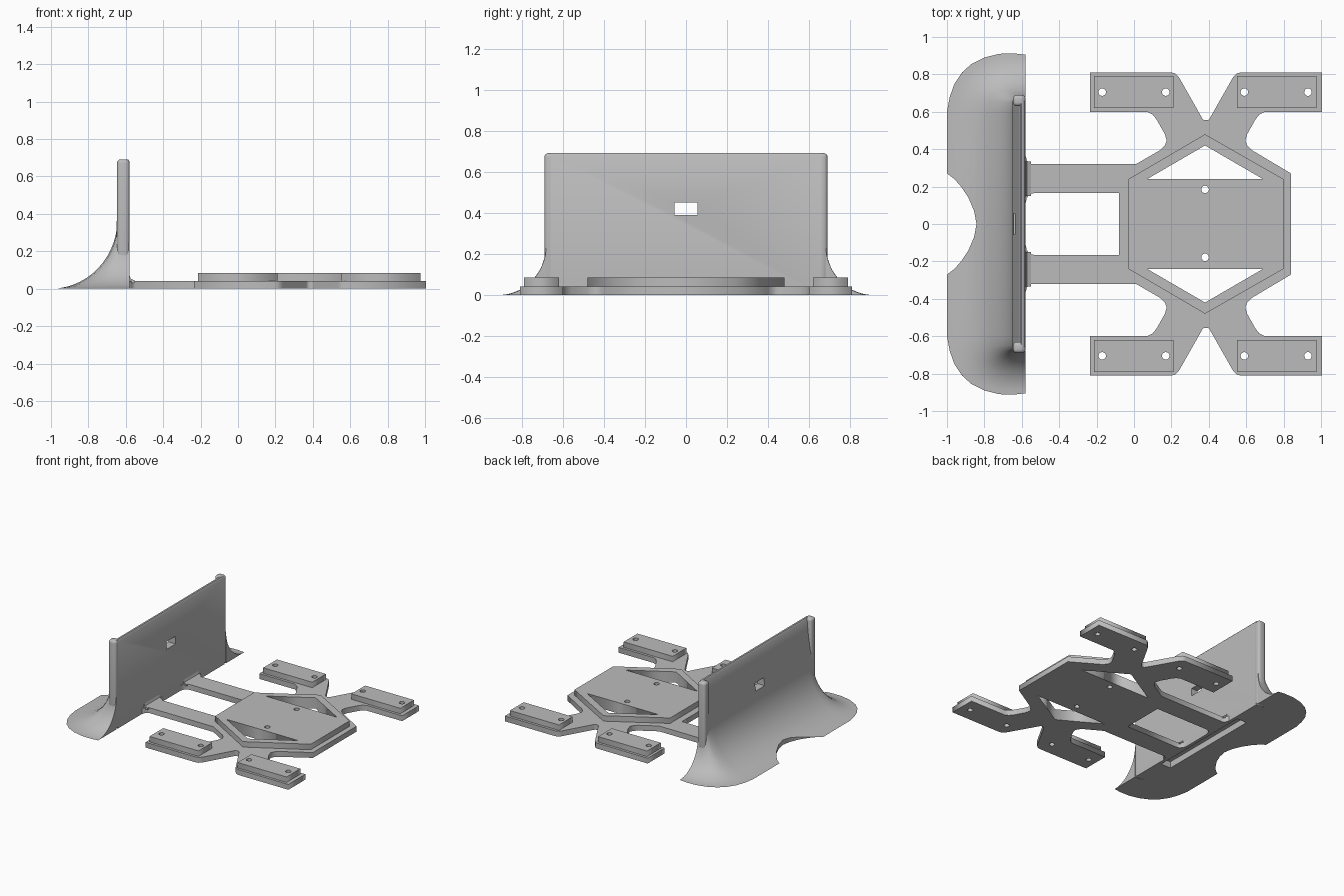
import bpy, bmesh, math
from mathutils import Vector

cube = bpy.data.objects.get("Cube")
if cube:
    bpy.data.objects.remove(cube, do_unlink=True)

grey = bpy.data.materials.new("plain grey")
grey.use_nodes = True
grey.diffuse_color = (0.5, 0.5, 0.5, 1)
grey.node_tree.nodes["Principled BSDF"].inputs["Base Color"].default_value = (0.5, 0.5, 0.5, 1)


def activate(ob):
    bpy.ops.object.select_all(action='DESELECT')
    ob.select_set(True)
    bpy.context.view_layer.objects.active = ob


def add_mesh(name, bm):
    bmesh.ops.recalc_face_normals(bm, faces=bm.faces[:])
    me = bpy.data.meshes.new(name)
    bm.to_mesh(me)
    bm.free()
    me.materials.append(grey)
    ob = bpy.data.objects.new(name, me)
    bpy.context.collection.objects.link(ob)
    return ob


def loft(name, rings):
    """Closed solid through matching rings of points."""
    bm = bmesh.new()
    rows = [[bm.verts.new(p) for p in ring] for ring in rings]
    n = len(rows[0])
    for a, b in zip(rows, rows[1:]):
        for i in range(n):
            j = (i + 1) % n
            bm.faces.new((a[i], a[j], b[j], b[i]))
    bm.faces.new(rows[0])
    bm.faces.new(rows[-1])
    return add_mesh(name, bm)


def box(name, x0, x1, y0, y1, z0, z1):
    ring = [(x0, y0), (x1, y0), (x1, y1), (x0, y1)]
    return loft(name, [[(x, y, z) for x, y in ring] for z in (z0, z1)])


def plate(name, loops, z0, z1):
    """Flat plate: the first loop is the outline, the others are holes."""
    cu = bpy.data.curves.new(name, 'CURVE')
    cu.dimensions = '2D'
    cu.fill_mode = 'BOTH'
    cu.extrude = (z1 - z0) / 2
    for pts in loops:
        sp = cu.splines.new('POLY')
        sp.points.add(len(pts) - 1)
        for p, (x, y) in zip(sp.points, pts):
            p.co = (x, y, 0, 1)
        sp.use_cyclic_u = True
    cu.materials.append(grey)
    ob = bpy.data.objects.new(name, cu)
    ob.location.z = (z0 + z1) / 2
    bpy.context.collection.objects.link(ob)
    activate(ob)
    bpy.ops.object.convert(target='MESH')
    return bpy.context.object


def cut(ob, cutter):
    mod = ob.modifiers.new("cut", 'BOOLEAN')
    mod.operation = 'DIFFERENCE'
    mod.solver = 'EXACT'
    mod.object = cutter
    activate(ob)
    bpy.ops.object.modifier_apply(modifier=mod.name)


def smooth(ob):
    activate(ob)
    bpy.ops.object.shade_smooth_by_angle(angle=math.radians(35))


def circle(cx, cy, r=0.02, n=20):
    return [(cx + r * math.cos(i * math.tau / n), cy + r * math.sin(i * math.tau / n)) for i in range(n)]


def flip(pts):
    """Mirror a run of points across the centre line, in reverse order."""
    return [(x, -y) for x, y in reversed(pts)]


# Chassis outline: rear bars, hexagon and four leg arms
MID = 0.385
leg = [(0.14, 0.395), (0.165, 0.42), (0.175, 0.445), (0.165, 0.48), (0.12, 0.56), (0.1, 0.585),
       (0.07, 0.6), (-0.235, 0.6), (-0.235, 0.81), (0.2, 0.81), (0.22, 0.805), (0.24, 0.785),
       (0.365, 0.565), (0.375, 0.555)]
bar = [(-0.6, 0.36), (-0.578, 0.36), (-0.57, 0.335), (-0.55, 0.32), (0.01, 0.32)]
half = bar + leg + [(2 * MID - x, y) for x, y in reversed(leg)] + [(0.84, 0.27)]
outline = half + flip(half)
window = [(-0.58, 0.11), (-0.573, 0.14), (-0.555, 0.16), (-0.535, 0.165), (-0.08, 0.165)]
triangle = [(0.07, 0.24), (0.69, 0.24), (0.38, 0.42)]
deck_holes = [triangle, flip(triangle), circle(0.38, 0.185), circle(0.38, -0.178)]
pad_x = (-0.17, 0.17, 0.59, 0.93)
pad_holes = [circle(x, s * 0.705) for x in pad_x for s in (-1, 1)]
plate("chassis", [outline, window + flip(window)] + deck_holes + pad_holes, 0, 0.042)

# Raised hexagon deck
hexagon = [(-0.03, 0.24), (0.38, 0.48), (0.8, 0.24)]
plate("deck", [hexagon + flip(hexagon)] + deck_holes, 0.042, 0.085)

# Raised pads at the leg ends
for side, sy in (("left", 1), ("right", -1)):
    for k, x0 in enumerate((-0.215, 0.55)):
        x1 = x0 + 0.425
        ya, yb = sy * 0.62, sy * 0.79
        holes = [circle(x, sy * 0.705) for x in pad_x[2 * k:2 * k + 2]]
        plate("pad_%s_%d" % (side, k + 1), [[(x0, ya), (x1, ya), (x1, yb), (x0, yb)]] + holes, 0.042, 0.085)

# Upright blade wall, thinner towards its top
wall_profile = [(-0.58, 0), (-0.58, 0.68), (-0.588, 0.692), (-0.602, 0.692), (-0.61, 0.68),
                (-0.617, 0.6), (-0.632, 0.48), (-0.65, 0.35), (-0.65, 0)]
wall = loft("blade_wall", [[(x, y, z) for x, z in wall_profile] for y in (-0.66, 0.66)])

# Rounded posts at the two ends of the wall
for sy in (-1, 1):
    ys = sorted((sy * 0.63, sy * 0.69))
    post = box("blade_post", -0.647, -0.58, ys[0], ys[1], 0, 0.692)
    bev = post.modifiers.new("round", 'BEVEL')
    bev.width = 0.02
    bev.segments = 4
    activate(post)
    bpy.ops.object.modifier_apply(modifier=bev.name)
    smooth(post)

# Scooped skirt: outer edge point, inner edge point and height at each station
stations = [((-0.58, 0.905), (-0.58, 0.68), 0.25), ((-0.64, 0.912), (-0.59, 0.68), 0.25),
            ((-0.72, 0.91), (-0.60, 0.68), 0.25), ((-0.80, 0.89), (-0.615, 0.68), 0.26),
            ((-0.87, 0.855), (-0.63, 0.675), 0.28), ((-0.92, 0.81), (-0.64, 0.67), 0.3),
            ((-0.96, 0.75), (-0.643, 0.66), 0.33), ((-0.985, 0.68), (-0.645, 0.645), 0.35),
            ((-1, 0.6), (-0.645, 0.6), 0.37)]
mirrored = [((o[0], -o[1]), (i[0], -i[1]), h) for o, i, h in reversed(stations)]
rings = []
STEPS = 14
for outer, inner, h in stations + mirrored:
    a, b = Vector((*outer, 0)), Vector((*inner, 0))
    ring = []
    for k in range(STEPS + 1):
        t = k / STEPS * math.pi / 2
        p = a.lerp(b, math.sin(t))
        p.z = h * (1 - math.cos(t))
        ring.append(p)
    rings.append(ring + [b])
skirt = loft("blade_skirt", rings)

# Cutters: front notch, sensor window and underside slot
edge = [(-1.1, 0.28), (-1.0, 0.27), (-0.96, 0.24), (-0.925, 0.2), (-0.885, 0.14), (-0.855, 0.07)]
notch_ring = edge + [(-0.842, 0)] + flip(edge)
notch = loft("notch_cutter", [[(x, y, z) for x, y in notch_ring] for z in (-0.1, 0.3)])
sensor = box("sensor_cutter", -0.8, -0.5, -0.055, 0.055, 0.39, 0.45)
slot = box("slot_cutter", -0.69, -0.605, -0.42, 0.42, -0.1, 0.05)
cut(skirt, notch)
cut(skirt, slot)
cut(wall, slot)
cut(wall, sensor)
for c in (notch, sensor, slot):
    bpy.data.objects.remove(c, do_unlink=True)
smooth(skirt)
smooth(wall)

# Small fillets where the bars meet the wall
fillet = [(-0.59, 0.03), (-0.59, 0.07), (-0.58, 0.07), (-0.573, 0.053), (-0.55, 0.042), (-0.55, 0.03)]
for sy in (-1, 1):
    smooth(loft("bar_fillet", [[(x, sy * y, z) for x, z in fillet] for y in (0.15, 0.335)]))
